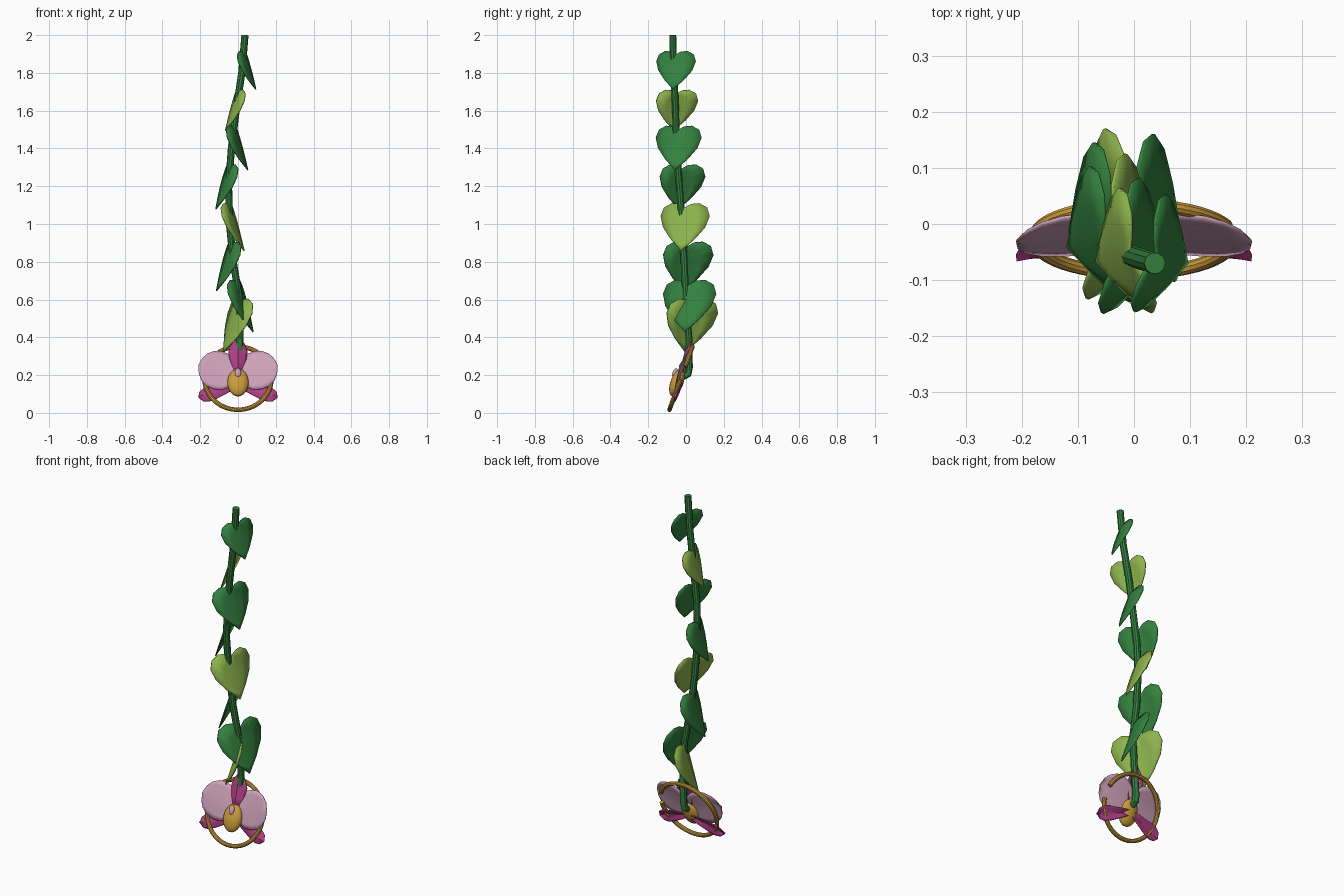
import bpy, bmesh, math
from mathutils import Vector

cube = bpy.data.objects.get("Cube")
if cube:
    bpy.data.objects.remove(cube, do_unlink=True)


def material(name, rgb):
    m = bpy.data.materials.new(name)
    m.use_nodes = True
    m.diffuse_color = (*rgb, 1)
    m.node_tree.nodes["Principled BSDF"].inputs["Base Color"].default_value = (*rgb, 1)
    return m


DARK = material("dark_green", (0.034, 0.22, 0.05))
LIGHT = material("light_green", (0.27, 0.46, 0.075))
GOLD = material("gold", (0.6, 0.34, 0.045))
MAGENTA = material("magenta", (0.46, 0.05, 0.25))
PINK = material("pale_pink", (0.62, 0.36, 0.49))


def smooth(obj, mat):
    obj.data.materials.clear()
    obj.data.materials.append(mat)
    bpy.ops.object.select_all(action="DESELECT")
    obj.select_set(True)
    bpy.context.view_layer.objects.active = obj
    bpy.ops.object.shade_smooth_by_angle(angle=math.radians(35))


def blade(name, rows, place, mat, thick):
    """Thin surface from rows of (u, v, w) points, set in space by place()."""
    bm = bmesh.new()
    grid = [[bm.verts.new(place(*p)) for p in row] for row in rows]
    for a, b in zip(grid, grid[1:]):
        for i in range(len(a) - 1):
            bm.faces.new((a[i], a[i + 1], b[i + 1], b[i]))
    bmesh.ops.remove_doubles(bm, verts=bm.verts, dist=0.0005)
    bmesh.ops.recalc_face_normals(bm, faces=bm.faces)
    mesh = bpy.data.meshes.new(name)
    bm.to_mesh(mesh)
    bm.free()
    obj = bpy.data.objects.new(name, mesh)
    bpy.context.collection.objects.link(obj)
    mod = obj.modifiers.new("thickness", "SOLIDIFY")
    mod.thickness = thick
    mod.offset = 0
    smooth(obj, mat)
    return obj


def tube(name, points, radius, mat, kind="POLY"):
    curve = bpy.data.curves.new(name, "CURVE")
    curve.dimensions = "3D"
    curve.bevel_depth = radius
    curve.bevel_resolution = 3
    curve.use_fill_caps = True
    spline = curve.splines.new(kind)
    spline.points.add(len(points) - 1)
    for p, co in zip(spline.points, points):
        p.co = (*co, 1)
    obj = bpy.data.objects.new(name, curve)
    bpy.context.collection.objects.link(obj)
    bpy.ops.object.select_all(action="DESELECT")
    obj.select_set(True)
    bpy.context.view_layer.objects.active = obj
    bpy.ops.object.convert(target="MESH")
    smooth(bpy.context.object, mat)


# Winding stem with a hook into the back of the flower
STEM = [(0.037, -0.07, 2.0), (0.02, -0.065, 1.8), (-0.01, -0.055, 1.6),
        (-0.035, -0.05, 1.4), (-0.05, -0.035, 1.2), (-0.045, -0.02, 1.0),
        (-0.025, -0.01, 0.8), (0.008, 0.0, 0.6), (0.01, 0.015, 0.4),
        (0.002, 0.018, 0.24), (0, 0.012, 0.205), (0, -0.02, 0.19)]
tube("stem", STEM, 0.019, DARK)


def stem_at(z):
    for a, b in zip(STEM, STEM[1:]):
        if b[2] <= z <= a[2]:
            return Vector(a).lerp(Vector(b), (a[2] - z) / (a[2] - b[2]))


# Heart leaves: half outline from notch to tip, in half widths
HEART = [(0, 0), (0.24, 0.17), (0.56, 0.22), (0.88, 0.06), (1, -0.28),
         (0.86, -0.75), (0.5, -1.25), (0, -1.78)]
TILT = math.radians(17)


def leaf(number, top, half, y, side, yaw, mat):
    yaw = math.radians(yaw)
    across = Vector((side * math.sin(yaw), math.cos(yaw), 0))
    out = Vector((side * math.cos(yaw), -math.sin(yaw), 0))
    up = Vector((0, 0, math.cos(TILT))) - out * math.sin(TILT)
    normal = out * math.cos(TILT) + Vector((0, 0, math.sin(TILT)))
    z = top - 0.22 * half
    base = stem_at(z) + Vector((side * 0.012, 0, 0))
    base.y = y

    def place(u, v, w):
        return base + half * (across * u + up * v + normal * w)

    rows = []
    for i, (u, v) in enumerate(HEART):
        mid = -1.78 * i / (len(HEART) - 1)
        rows.append([(f * u, mid + (v - mid) * abs(f), -0.2 * abs(f * u))
                     for f in (-1, -0.5, 0, 0.5, 1)])
    blade(f"leaf_{number}", rows, place, mat, 0.006)


LEAVES = [(1.92, 0.108, -0.055, 15, DARK), (1.715, 0.115, -0.05, 15, LIGHT),
          (1.525, 0.125, -0.042, 15, DARK), (1.32, 0.126, -0.022, 17, DARK),
          (1.115, 0.134, -0.008, 15, LIGHT), (0.912, 0.139, 0.008, 17, DARK),
          (0.71, 0.147, 0.015, 17, DARK), (0.61, 0.15, 0.027, 25, LIGHT)]
for n, (top, half, y, yaw, mat) in enumerate(LEAVES):
    leaf(n + 1, top, half, y, 1 if n % 2 == 0 else -1, yaw, mat)

# Flower plane leans back at the top
LEAN = math.radians(20)
CENTRE = Vector((0, -0.028, 0.18))
UP = Vector((0, math.sin(LEAN), math.cos(LEAN)))
FRONT = Vector((0, -math.cos(LEAN), math.sin(LEAN)))


def on_flower(x, v, w):
    return CENTRE + Vector((x, 0, 0)) + UP * v + FRONT * w


def petal(name, root, angle, length, widths, lift, bend, ridge, mat):
    ca, sa = math.cos(math.radians(angle)), math.sin(math.radians(angle))
    rows = []
    for t, half in widths:
        row = []
        for f in (-1, -0.75, -0.4, 0, 0.4, 0.75, 1):
            a, b = t * length, f * half
            row.append((a * ca - b * sa, root + a * sa + b * ca,
                        lift + bend * t * t - ridge * abs(f)))
        rows.append(row)
    blade(name, rows, on_flower, mat, 0.005)


ROUND = [(0, 0.03), (0.12, 0.075), (0.3, 0.1), (0.5, 0.108), (0.7, 0.1),
         (0.85, 0.077), (0.95, 0.045), (1, 0)]
NARROW = [(0, 0.012), (0.3, 0.026), (0.6, 0.038), (0.8, 0.04), (0.93, 0.028), (1, 0)]
POINTED = [(0, 0.015), (0.3, 0.04), (0.6, 0.05), (0.8, 0.034), (1, 0)]

for side, word in ((1, "left"), (-1, "right")):
    turn = (lambda a: a) if side == 1 else (lambda a: 180 - a)
    petal(f"{word}_upper_petal", 0.025, turn(11), 0.213, ROUND, 0.008, 0.022, 0.006, PINK)
    petal(f"{word}_lower_petal", -0.025, turn(-20), 0.222, NARROW, -0.006, 0.008, 0.012, MAGENTA)
petal("top_sepal", 0.02, 90, 0.215, POINTED, 0.02, 0.02, 0.018, MAGENTA)


# Golden lip and small central column
def bead(name, centre, scale, mat):
    bpy.ops.mesh.primitive_uv_sphere_add(segments=20, ring_count=12, location=centre,
                                         rotation=(-LEAN, 0, 0))
    obj = bpy.context.object
    obj.name = name
    obj.scale = scale
    smooth(obj, mat)


bead("lip", on_flower(0, -0.025, 0.012), (0.056, 0.034, 0.077), GOLD)
bead("column", on_flower(0, 0.02, 0.04), (0.016, 0.012, 0.026), PINK)

# Open golden hoop around the flower
hoop = []
for i in range(49):
    a = math.radians(22 + 336 * i / 48)
    hoop.append(on_flower(0.178 * math.cos(a), 0.004 + 0.178 * math.sin(a), 0))
tube("hoop", hoop, 0.012, GOLD)
